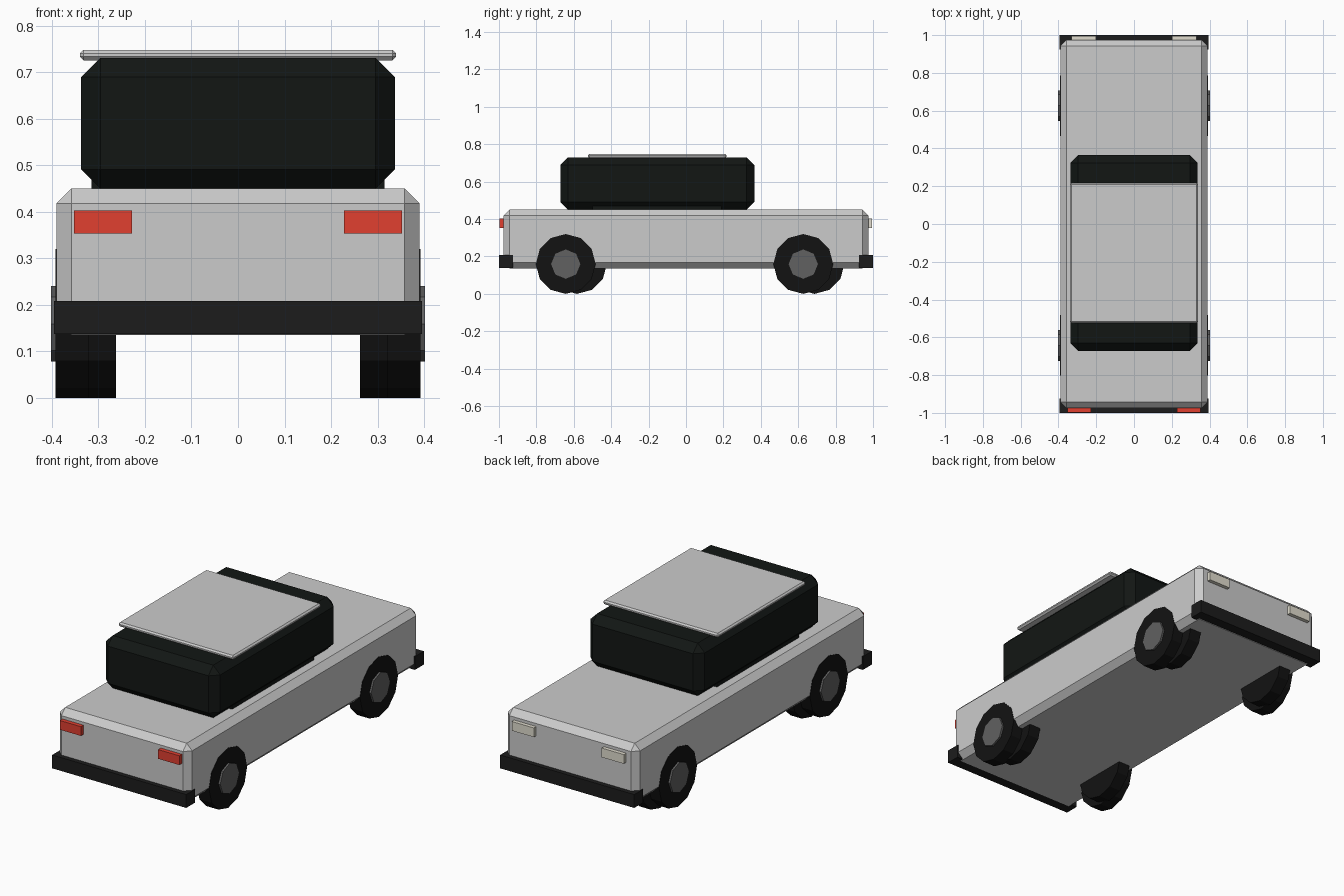
import bpy, bmesh, math
from mathutils import Matrix, Vector

if "Cube" in bpy.data.objects:
    bpy.data.objects.remove(bpy.data.objects["Cube"])


def material(name, rgb):
    m = bpy.data.materials.new(name)
    m.diffuse_color = (*rgb, 1)
    m.use_nodes = True
    m.node_tree.nodes["Principled BSDF"].inputs["Base Color"].default_value = m.diffuse_color
    return m


BLACK = material("dark_glass", (0.006, 0.008, 0.007))
RUBBER = material("rubber", (0.006, 0.006, 0.006))
TRIM = material("bumper_black", (0.012, 0.012, 0.012))
HUB = material("hub_grey", (0.12, 0.12, 0.12))
RED = material("red_lamp", (0.75, 0.05, 0.03))
WHITE = material("white_lamp", (0.75, 0.72, 0.62))


def finish(name, bm, mat):
    me = bpy.data.meshes.new(name)
    bm.to_mesh(me)
    bm.free()
    ob = bpy.data.objects.new(name, me)
    bpy.context.collection.objects.link(ob)
    if mat:
        me.materials.append(mat)
    return ob


def box(name, lo, hi, mat=None, bevel=0.0):
    lo, hi = Vector(lo), Vector(hi)
    bm = bmesh.new()
    bmesh.ops.create_cube(bm, size=1, matrix=Matrix.Translation((lo + hi) / 2)
                          @ Matrix.Diagonal((*(hi - lo), 1)))
    if bevel:
        bmesh.ops.bevel(bm, geom=bm.edges[:], offset=bevel, segments=1,
                        affect='EDGES')
    return finish(name, bm, mat)


def disc(name, x0, x1, y, z, r, sides, mat):
    # Cylinder lying along x, with a vertex at the top
    bm = bmesh.new()
    bmesh.ops.create_cone(
        bm, cap_ends=True, segments=sides, radius1=r, radius2=r,
        depth=abs(x1 - x0),
        matrix=Matrix.Translation(((x0 + x1) / 2, y, z))
        @ Matrix.Rotation(math.pi / 2, 4, 'Y'))
    return finish(name, bm, mat)


# Body, cabin and roof
box("body", (-0.39, -0.975, 0.135), (0.39, 0.975, 0.45), bevel=0.032)
box("cabin", (-0.337, -0.672, 0.45), (0.337, 0.365, 0.73), BLACK, 0.041)
box("cabin_base", (-0.315, -0.5, 0.44), (0.315, 0.19, 0.6), BLACK)
box("roof", (-0.34, -0.525, 0.725), (0.34, 0.217, 0.748), bevel=0.008)

# Bumpers
box("front_bumper", (-0.395, -1.0, 0.137), (0.395, -0.925, 0.208), TRIM)
box("rear_bumper", (-0.395, 0.925, 0.137), (0.395, 1.0, 0.208), TRIM)

for side, s in (("left", -1), ("right", 1)):
    # Lamps
    for end, y0, y1, a, b, mat in (("front", -0.997, -0.96, 0.228, 0.352, RED),
                                   ("rear", 0.96, 0.995, 0.2, 0.33, WHITE)):
        x0, x1 = sorted((s * a, s * b))
        box(f"{end}_{side}_lamp", (x0, y0, 0.353), (x1, y1, 0.402), mat)
    # Wheels: outer tyre, offset inner tyre and hubcap
    for end, y in (("front", -0.643), ("rear", 0.627)):
        disc(f"{end}_{side}_tyre", s * 0.32, s * 0.392, y, 0.16, 0.16, 12, RUBBER)
        disc(f"{end}_{side}_inner_tyre", s * 0.262, s * 0.33, y + 0.06, 0.16,
             0.16, 12, RUBBER)
        disc(f"{end}_{side}_hubcap", s * 0.37, s * 0.402, y, 0.159, 0.081, 8, HUB)
